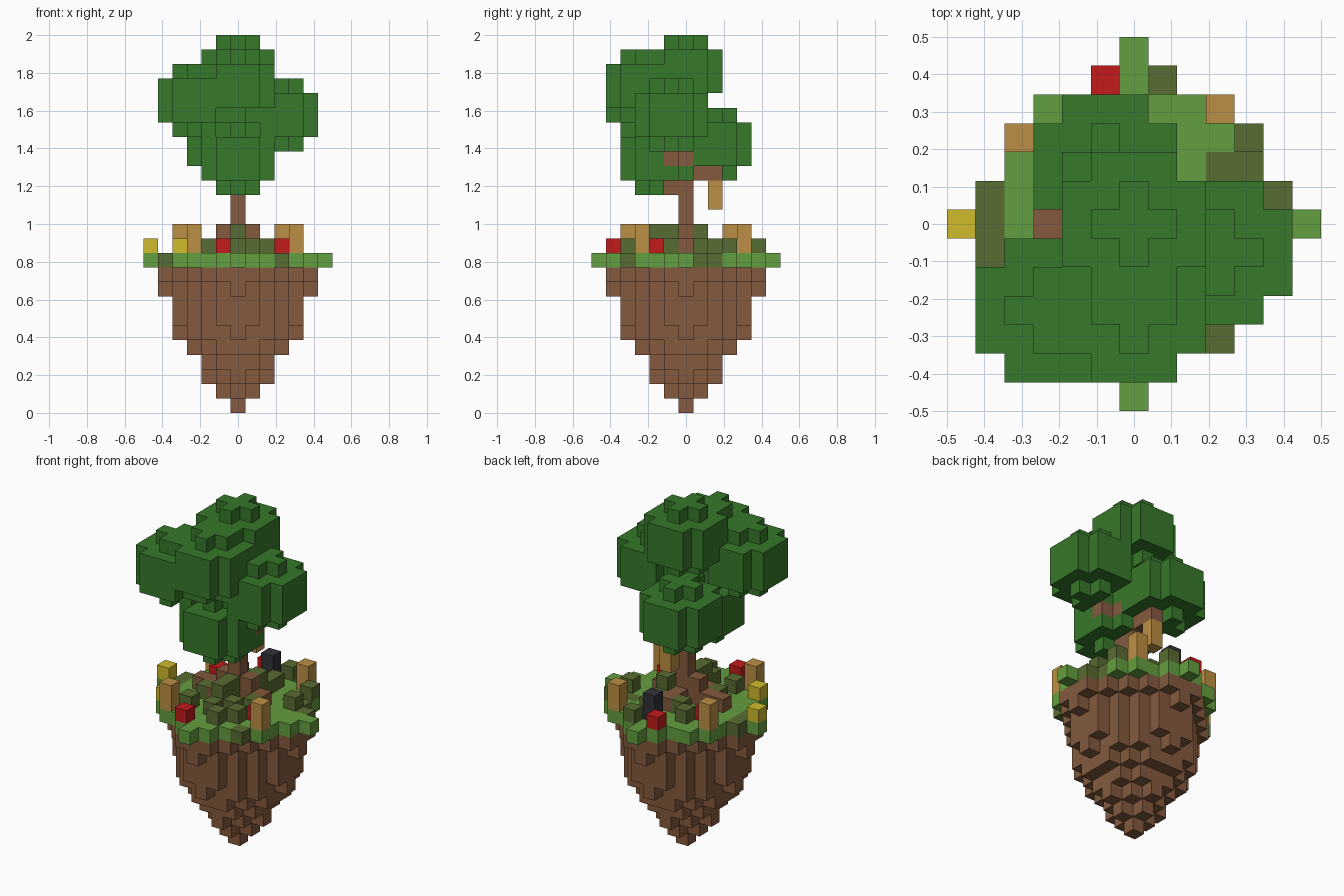
import bpy, bmesh
from mathutils import Vector

if "Cube" in bpy.data.objects:
    bpy.data.objects.remove(bpy.data.objects["Cube"], do_unlink=True)

U = 1 / 13  # edge of one block


def material(name, rgb):
    m = bpy.data.materials.new(name)
    m.use_nodes = True
    color = (*rgb, 1)
    m.diffuse_color = color
    m.node_tree.nodes["Principled BSDF"].inputs["Base Color"].default_value = color
    return m


brown = material("earth brown", (.23, .102, .048))
grass_green = material("grass green", (.127, .345, .05))
olive = material("olive green", (.097, .15, .032))
tan = material("tan", (.5, .275, .058))
red = material("red", (.55, .011, .012))
yellow = material("yellow", (.63, .5, .024))
leaf_green = material("leaf green", (.037, .19, .023))
charcoal = material("charcoal", (.032, .032, .04))

blocks = {}   # grid cell -> part name
looks = {}    # part name -> material


def put(part, mat, cells):
    looks[part] = mat
    for c in cells:
        blocks[c] = part


def disc(r2, z, cx=0, cy=0):
    return [(cx + x, cy + y, z) for x in range(-6, 7) for y in range(-6, 7)
            if x * x + y * y <= r2]


def tips(r, z, half=0):
    cells = []
    for k in range(-half, half + 1):
        cells += [(r, k, z), (-r, k, z), (k, r, z), (k, -r, z)]
    return cells


def column(x, y, z0, z1):
    return [(x, y, z) for z in range(z0, z1 + 1)]


def leaf_ball(cx, cy, cz):
    """Five stacked layers: cross, three wide discs, cross."""
    return [c for i, r2 in enumerate([1, 5, 5, 5, 1]) for c in disc(r2, cz - 2 + i, cx, cy)]


# Floating rock, layer by layer, widening upward
for z, r2 in enumerate([0, 1, 4, 5, 10, 16, 17, 17, 17, 20]):
    put("island_rock", brown, disc(r2, z))
put("island_rock", brown, tips(5, 8) + tips(5, 9, 1))

# Grass layer with a single block at each compass tip
put("grass", grass_green, disc(26, 10) + tips(6, 10))
put("dark_grass", olive, [(x, y, 10) for x, y in
    [(3, -4), (-5, -1), (-5, 0), (-5, 1), (5, 1), (3, 2), (4, 2)]])

# Low undergrowth and the taller bush in front of the trunk
put("undergrowth", olive, [(x, y, 11) for x, y in
    [(1, 5), (4, 3), (4, 1), (1, 3), (1, 2), (2, -1), (1, -4),
     (-2, -3), (0, -3), (2, -3), (-2, -1), (1, -2), (-1, 2), (-2, 3)]])
put("bush", olive, [(0, y, z) for y in (-1, -2) for z in (11, 12)] + column(1, 1, 11, 12))

# Foliage: six equal leaf balls
put("crown_top", leaf_green, leaf_ball(0, 0, 23))
put("crown_front", leaf_green, leaf_ball(0, -3, 22))
put("crown_right", leaf_green, leaf_ball(-3, -3, 21))
put("crown_left", leaf_green, leaf_ball(3, -1, 20))
put("crown_low_front", leaf_green, leaf_ball(0, -2, 17))
put("crown_back", leaf_green, leaf_ball(-1, 2, 18))

# Trunk, roots and branches
put("trunk", brown, column(0, 0, 11, 21))
put("roots", brown, column(1, 0, 11, 12) + column(-1, 0, 11, 12)
    + [(2, 0, 11), (-2, 0, 11), (-3, 0, 11), (0, 1, 11), (0, 2, 11), (-1, -1, 11)])
put("branches", brown, [(0, -1, 15), (0, 1, 16), (0, 2, 16), (1, 0, 17), (2, -1, 17)])

# Four posts placed by quarter turns, and a hanging lantern
x, y = 3, 4
for i in range(4):
    put("post_%d" % (i + 1), tan, column(x, y, 11, 12))
    x, y = -y, x
put("hanging_lantern", tan, column(0, 2, 14, 15))

# Flowers and the dark marker stone
put("red_flowers", red, [(-1, -5, 11), (-1, 5, 11), (3, -2, 11), (-3, 2, 11)])
put("yellow_flowers", yellow, [(-6, 0, 11), (-4, -3, 11)])
put("dark_stone", charcoal, column(0, 4, 11, 12))


def build(part, mat):
    """Mesh the outer block faces of one part."""
    bm = bmesh.new()
    for c in [c for c, p in blocks.items() if p == part]:
        center = Vector((c[0], c[1], c[2] + .5))
        for axis in range(3):
            for s in (-1, 1):
                n = Vector((0, 0, 0))
                n[axis] = s
                if tuple(int(a + b) for a, b in zip(c, n)) in blocks:
                    continue
                u = Vector((0, 0, 0))
                u[(axis + 1) % 3] = .5
                v = n.cross(u)
                mid = center + n * .5
                corners = [mid - u - v, mid + u - v, mid + u + v, mid - u + v]
                bm.faces.new([bm.verts.new(k * U) for k in corners])
    bmesh.ops.remove_doubles(bm, verts=bm.verts, dist=U / 100)
    mesh = bpy.data.meshes.new(part)
    bm.to_mesh(mesh)
    bm.free()
    mesh.materials.append(mat)
    bpy.context.collection.objects.link(bpy.data.objects.new(part, mesh))


for part, mat in looks.items():
    build(part, mat)
